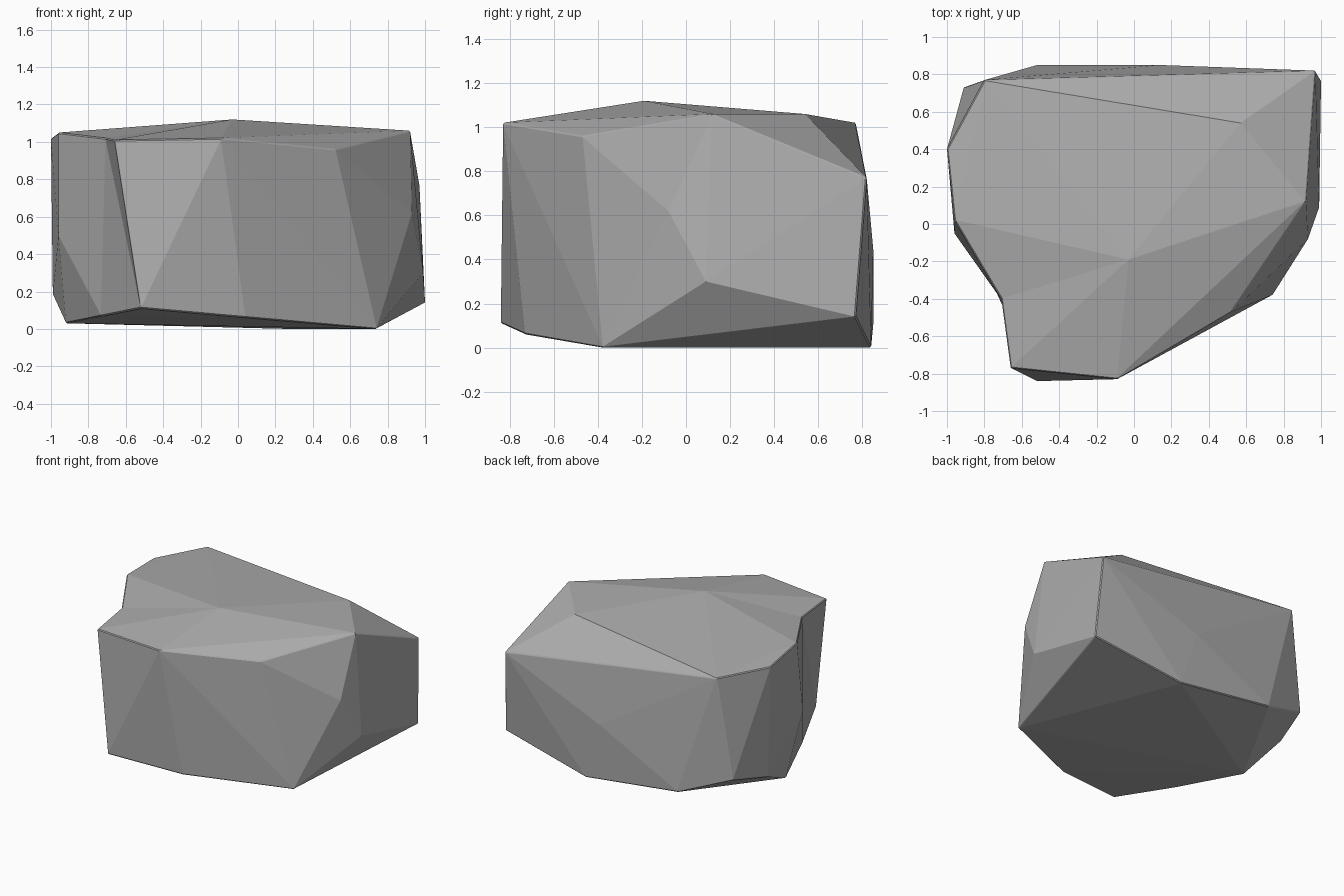
import bpy, bmesh

cube = bpy.data.objects.get("Cube")
if cube:
    bpy.data.objects.remove(cube, do_unlink=True)

# Grey stone material
stone = bpy.data.materials.new("stone grey")
stone.use_nodes = True
grey = (0.42, 0.42, 0.42, 1.0)
stone.diffuse_color = grey
bsdf = next(n for n in stone.node_tree.nodes if n.type == 'BSDF_PRINCIPLED')
bsdf.inputs["Base Color"].default_value = grey
bsdf.inputs["Roughness"].default_value = 0.9

# Corners chipped out of the boulder, in three levels
top = [(-0.03, -0.19, 1.12), (0.92, 0.12, 1.06), (0.57, 0.54, 1.06),
       (-0.80, 0.77, 1.02), (-1.00, 0.40, 1.02), (-0.96, 0.02, 1.05),
       (-0.66, -0.77, 1.01), (-0.09, -0.83, 1.02), (0.52, -0.47, 0.96)]
middle = [(0.97, 0.82, 0.77), (0.93, -0.08, 0.62), (0.99, 0.09, 0.30),
          (0.14, 0.85, 0.44), (-0.96, -0.05, 0.50)]
bottom = [(1.00, 0.77, 0.14), (0.27, 0.84, 0.0), (-0.52, 0.85, 0.10),
          (-0.91, 0.73, 0.25), (-0.99, 0.42, 0.18), (-0.92, 0.10, 0.03),
          (-0.72, -0.40, 0.07), (-0.52, -0.84, 0.11), (0.04, -0.73, 0.06),
          (0.74, -0.38, 0.0)]

# Wrap the corners in a faceted hull
bm = bmesh.new()
v = [bm.verts.new(p) for p in top + middle + bottom]
notch_rim = {v[0], v[5], v[6], v[13], v[20], v[21]}
bmesh.ops.convex_hull(bm, input=v)

# Sink a shallow notch into the front left-hand side
opened = [f for f in bm.faces if set(f.verts) <= notch_rim]
bmesh.ops.delete(bm, geom=opened, context='FACES')
notch = bm.verts.new((-0.71, -0.40, 1.02))
for edge in [e for e in bm.edges if e.is_boundary]:
    bm.faces.new((edge.verts[0], edge.verts[1], notch))
bmesh.ops.delete(bm, geom=[p for p in bm.verts if not p.link_faces], context='VERTS')
bmesh.ops.recalc_face_normals(bm, faces=bm.faces)

mesh = bpy.data.meshes.new("boulder")
bm.to_mesh(mesh)
bm.free()
mesh.materials.append(stone)
boulder = bpy.data.objects.new("boulder", mesh)
bpy.context.collection.objects.link(boulder)

# Slightly worn sharp edges
worn = boulder.modifiers.new("worn edges", 'BEVEL')
worn.width = 0.006
worn.segments = 1
worn.limit_method = 'ANGLE'
worn.angle_limit = 0.7
